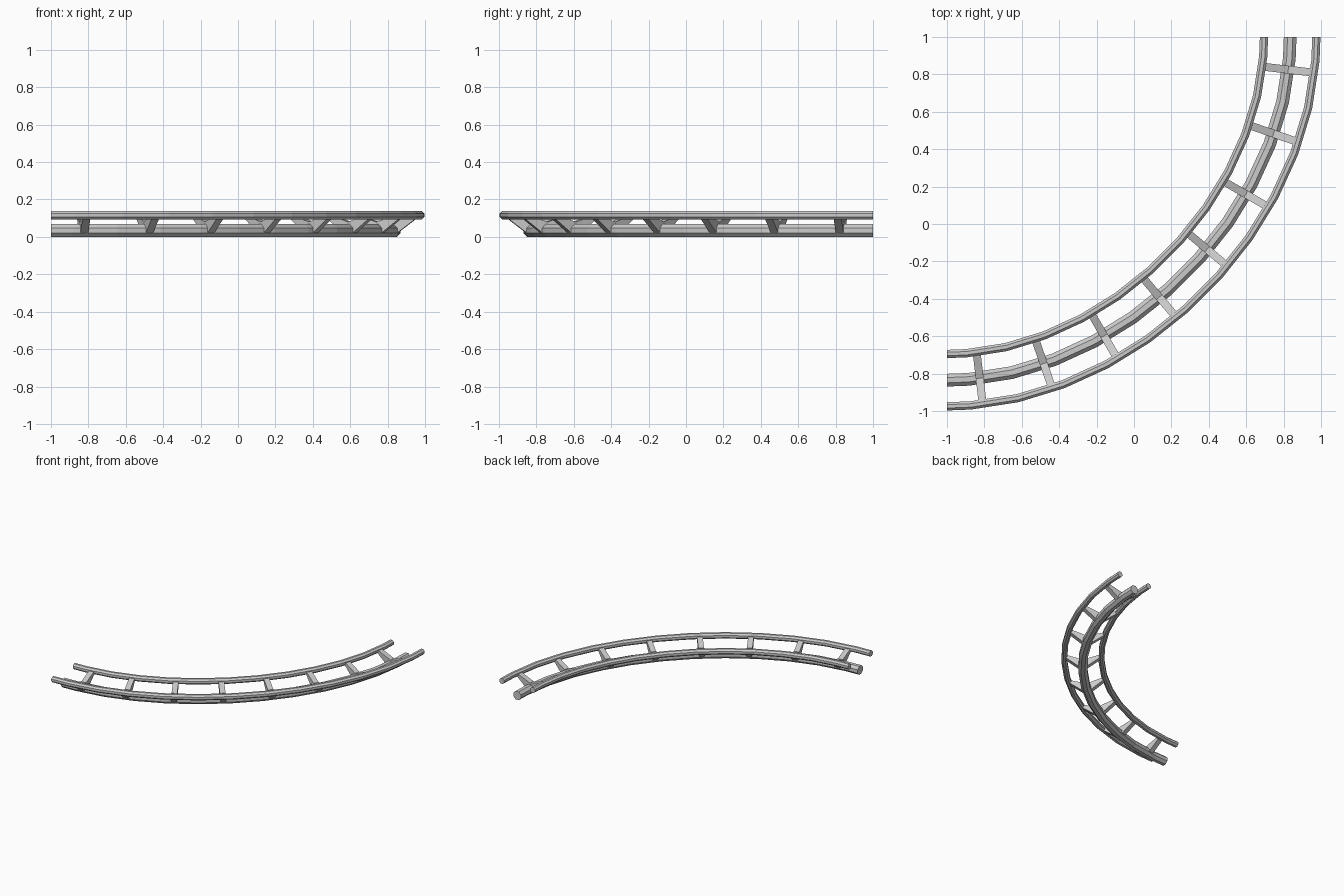
import bpy, bmesh, math
from mathutils import Vector

if "Cube" in bpy.data.objects:
    bpy.data.objects.remove(bpy.data.objects["Cube"])

R, K = 1.835, 0.51           # centre-line radius and handle ratio of the bend


def frame(t):
    """Point on the bend plus its tangent and outward normal."""
    u = 1 - t
    x = R * (3*u*u*t*K + 3*u*t*t + t**3)
    y = R * (u**3 + 3*u*u*t + 3*u*t*t*K)
    dx = u*u*K + 2*u*t*(1 - K)
    dy = t*t*K + 2*u*t*(1 - K)
    a = math.atan2(dy, dx)
    tan = Vector((math.cos(a), math.sin(a), 0))
    out = Vector((math.sin(a), -math.cos(a), 0))
    return Vector((-1 + x, 1 - y, 0)), tan, out


def loft(name, rings):
    """Closed solid skinned through equal-sized rings of points."""
    bm = bmesh.new()
    vs = [[bm.verts.new(p) for p in ring] for ring in rings]
    n = len(vs[0])
    for a, b in zip(vs, vs[1:]):
        for i in range(n):
            j = (i + 1) % n
            bm.faces.new((a[i], a[j], b[j], b[i]))
    bm.faces.new(vs[0])
    bm.faces.new(vs[-1])
    bmesh.ops.recalc_face_normals(bm, faces=bm.faces)
    me = bpy.data.meshes.new(name)
    bm.to_mesh(me)
    bm.free()
    ob = bpy.data.objects.new(name, me)
    bpy.context.collection.objects.link(ob)
    return ob


def tube(name, offset, z, half, sides=8):
    """Octagonal pipe following the bend at a sideways offset."""
    r = half / math.cos(math.pi / sides)
    ts = [0] + [(i + 0.5) / 12 for i in range(12)] + [1]
    rings = []
    for t in ts:
        p, tan, out = frame(t)
        ring = []
        for i in range(sides):
            a = 2 * math.pi * (i + 0.5) / sides
            ring.append(p + out * (offset + r * math.cos(a))
                        + Vector((0, 0, z + r * math.sin(a))))
        rings.append(ring)
    loft(name, rings)


# Pipes: lower spine and two running rails
tube("spine_tube", 0, 0.034, 0.034)
tube("outer_rail", 0.14, 0.116, 0.022)
tube("inner_rail", -0.14, 0.116, 0.022)

# Cross ties: V-shaped brackets from the spine up to both rails
half_profile = [(0.03, 0.022), (0.132, 0.1), (0.132, 0.118), (0.115, 0.118)]
profile = half_profile + [(0, 0.08)] + [(-x, z) for x, z in reversed(half_profile)]
for k in range(8):
    p, tan, out = frame((k + 0.5) / 8)
    loft(f"cross_tie_{k + 1}",
         [[p + tan * s + out * x + Vector((0, 0, z)) for x, z in profile]
          for s in (-0.021, 0.021)])
